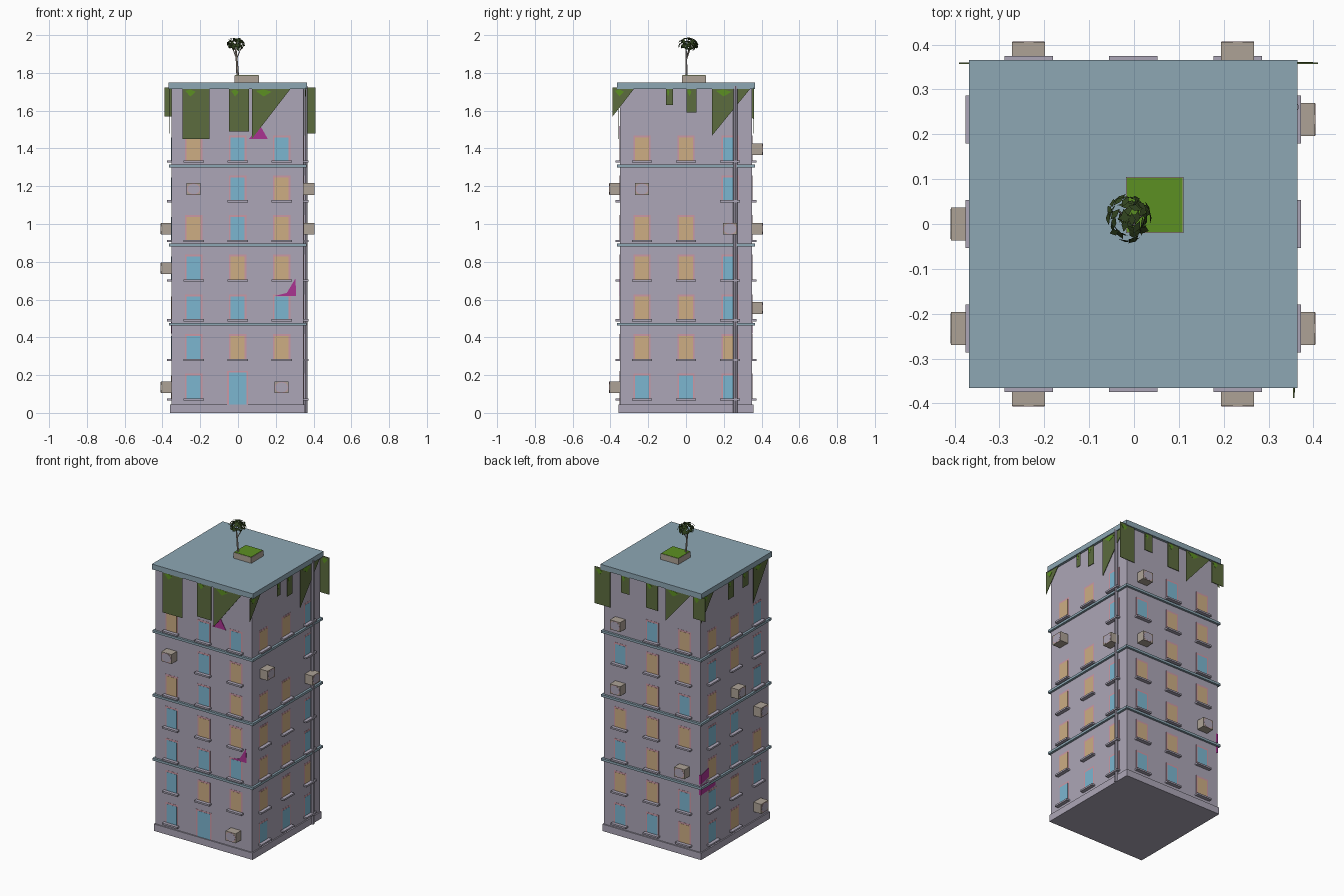
import bpy, bmesh, math, random
from mathutils import Vector, Matrix

if "Cube" in bpy.data.objects:
    bpy.data.objects.remove(bpy.data.objects["Cube"])

random.seed(4)
OX = -0.002          # small shift of the whole tower
W = 0.35             # half width of the walls


def mat(name, r, g, b):
    lin = [((c / 255 + 0.055) / 1.055) ** 2.4 for c in (r, g, b)]
    m = bpy.data.materials.new(name)
    m.diffuse_color = (*lin, 1)
    m.use_nodes = True
    m.node_tree.nodes["Principled BSDF"].inputs["Base Color"].default_value = m.diffuse_color
    return m


WALL = mat("lilac_wall", 172, 166, 183)
TRIM = mat("blue_grey_trim", 141, 167, 180)
BLUE = mat("blue_glass", 124, 182, 208)
GOLD = mat("lit_glass", 205, 174, 132)
PINK = mat("pink_frame", 203, 152, 165)
TAN = mat("tan_box", 173, 162, 150)
MAG = mat("magenta_paint", 170, 52, 145)
IVY = mat("olive_ivy", 92, 108, 62)
GRASS = mat("bright_green", 92, 144, 34)
LEAF = mat("dark_leaf", 48, 66, 30)

parts = {}           # one bmesh per named part


def get(name, material):
    return parts.setdefault(name, (bmesh.new(), material))[0]


def side(k, u, d, z):
    """Point on wall k (0 front, 1 right, 2 back, 3 left): u to the right, d outwards."""
    v = Matrix.Rotation(k * math.pi / 2, 3, 'Z') @ Vector((u, -d, z))
    return v + Vector((OX, 0, 0))


def plate(name, material, k, outline, d0, d1):
    """Extrude an outline of (u, z) points from depth d0 to d1 on wall k."""
    bm = get(name, material)
    a = [bm.verts.new(side(k, u, d0, z)) for u, z in outline]
    b = [bm.verts.new(side(k, u, d1, z)) for u, z in outline]
    n = len(a)
    fs = [bm.faces.new(b), bm.faces.new(a[::-1])]
    fs += [bm.faces.new((a[i], a[(i + 1) % n], b[(i + 1) % n], b[i])) for i in range(n)]
    bmesh.ops.recalc_face_normals(bm, faces=fs)


def rect(u0, u1, z0, z1):
    return [(u0, z0), (u1, z0), (u1, z1), (u0, z1)]


def block(name, material, x0, x1, y0, y1, z0, z1):
    plate(name, material, 0, rect(x0 - OX, x1 - OX, z0, z1), -y1, -y0)


def square(name, material, h, z0, z1):
    block(name, material, OX - h, OX + h, -h, h, z0, z1)


# Main masses: walls, plinth, roof slab, trim bands
square("walls", WALL, W, 0.0, 1.73)
square("plinth", WALL, 0.358, 0.0, 0.045)
square("roof_slab", TRIM, 0.366, 1.715, 1.749)
for z in (0.462, 0.881, 1.3):
    square("trim_bands", TRIM, 0.364, z, z + 0.015)

# Windows per wall, from ground floor up: b blue, y lit, a air conditioner, d door, . blank
walls = [
    ["bda", "byy", "bbb", "byy", "yby", "aby", "ybb"],
    ["bbb", "yyy", "yyb", "yyb", "yya", "a.b", "yyb"],
    ["bby", "yyb", "byа".replace("а", "a"), "yyy", "ayb", "byy", "aby"],
    ["bya", "byb", "yby", "bba", "yab", "byb", "yyb"],
]
for k, floors in enumerate(walls):
    for i, row in enumerate(floors):
        z = 0.07 + 0.21 * i
        for u, c in zip((-0.233, 0, 0.233), row):
            if c in "by":
                plate("window_frames", PINK, k, rect(u - 0.046, u + 0.046, z, z + 0.138), W - 0.01, W + 0.001)
                plate("glass_" + ("blue" if c == "b" else "lit"), BLUE if c == "b" else GOLD, k,
                      rect(u - 0.037, u + 0.037, z + 0.005, z + 0.127), W - 0.01, W + 0.002)
                plate("window_sills", WALL, k, rect(u - 0.054, u + 0.054, z - 0.005, z + 0.006), W - 0.01, 0.374)
            elif c == "d":
                plate("door_frame", PINK, k, rect(u - 0.056, u + 0.056, 0.045, 0.222), W - 0.01, W + 0.001)
                plate("door", BLUE, k, rect(u - 0.046, u + 0.046, 0.045, 0.213), W - 0.01, W + 0.002)
            elif c == "a":
                zc = z + 0.065
                plate("air_conditioners", TAN, k, rect(u - 0.037, u + 0.037, zc - 0.031, zc + 0.031), W - 0.01, 0.406)
                for name, m, s, d in (("fan_rims", PINK, 1, 0.4065), ("fan_covers", WALL, 0.92, 0.4072)):
                    ring = [(u + 0.036 * s * math.cos(t * math.pi / 6), zc + 0.03 * s * math.sin(t * math.pi / 6))
                            for t in range(12)]
                    plate(name, m, k, ring, 0.404, d)

# Hanging ivy: (wall, left, right, bottom, shape) r rectangle, l/g triangle with its tip on the left/right
TOP = 1.722
ivy = [
    (0, -0.293, -0.15, 1.45, "r"), (0, -0.045, 0.06, 1.49, "r"), (0, 0.075, 0.285, 1.45, "l"),
    (1, -0.388, -0.27, 1.57, "l"), (1, -0.105, -0.07, 1.63, "r"), (1, 0.002, 0.055, 1.59, "r"),
    (1, 0.137, 0.345, 1.467, "l"),
    (2, -0.412, -0.3, 1.48, "r"), (2, -0.22, -0.16, 1.6, "r"), (2, -0.04, 0.045, 1.55, "r"),
    (2, 0.1, 0.29, 1.5, "l"), (2, 0.3, 0.388, 1.57, "r"),
    (3, -0.36, -0.22, 1.55, "l"), (3, -0.08, -0.02, 1.6, "r"), (3, 0.07, 0.13, 1.62, "r"),
    (3, 0.18, 0.345, 1.48, "l"),
]
for k, a, b, z, s in ivy:
    shape = rect(a, b, z, TOP) if s == "r" else [(a, z), (b, TOP), (a, TOP)]
    plate("hanging_ivy", IVY, k, shape, 0.357, 0.36)
    # Brighter leaf patches near the top
    w = (b - a) * 0.2
    c = a + (b - a) * 0.3
    plate("ivy_patches", GRASS, k, [(c - w, 1.705), (c, 1.675), (c + w, 1.7), (c, 1.712)], 0.357, 0.361)

# Painted graffiti
for k, shape in [
    (0, [(0.2, 0.62), (0.31, 0.62), (0.31, 0.645), (0.26, 0.635)]),
    (0, [(0.26, 0.635), (0.31, 0.645), (0.305, 0.71)]),
    (0, [(0.06, 1.45), (0.16, 1.45), (0.12, 1.52), (0.1, 1.5)]),
    (3, [(-0.352, 0.42), (-0.2, 0.43), (-0.2, 0.48), (-0.352, 0.48)]),
    (3, [(-0.352, 0.49), (-0.27, 0.51), (-0.27, 0.57), (-0.352, 0.55)]),
]:
    plate("graffiti", MAG, k, shape, W - 0.01, W + 0.003)


def tube(name, material, pts, radii, sides):
    """Tapered tube through a list of points, with horizontal rings."""
    bm = get(name, material)
    rings = [[bm.verts.new(Vector(p) + Vector((r * math.cos(2 * math.pi * j / sides),
                                               r * math.sin(2 * math.pi * j / sides), 0)))
              for j in range(sides)] for p, r in zip(pts, radii)]
    for a, b in zip(rings, rings[1:]):
        for j in range(sides):
            n = (j + 1) % sides
            bm.faces.new((a[j], a[n], b[n], b[j]))
    bm.faces.new(rings[0][::-1])
    bm.faces.new(rings[-1])


# Drain pipe on the right wall
tube("drain_pipe", WALL, [(0.357, 0.261, 0), (0.357, 0.261, 1.73)], [0.011, 0.011], 8)

# Roof planter
block("planter", TAN, -0.018, 0.11, -0.02, 0.105, 1.745, 1.787)
block("planter_grass", GRASS, -0.016, 0.108, -0.018, 0.103, 1.78, 1.789)

# Tree: bent trunk, two branches, loose leaf cards
tube("tree_trunk", TAN, [(0, 0.002, 1.745), (-0.004, 0.002, 1.83), (-0.012, 0, 1.93)], [0.008, 0.006, 0.004], 6)
tube("tree_trunk", TAN, [(-0.006, 0.002, 1.88), (0.02, 0.02, 1.94)], [0.004, 0.002], 5)
tube("tree_trunk", TAN, [(-0.006, 0.002, 1.87), (-0.035, 0.03, 1.95)], [0.004, 0.002], 5)
bm = get("tree_leaves", LEAF)
for i in range(75):
    d = Vector((random.gauss(0, 1), random.gauss(0, 1), random.gauss(0.25, 0.8))).normalized()
    c = Vector((-0.012, 0.012, 1.952)) + Vector((d.x * 0.048, d.y * 0.052, d.z * 0.036)) * random.uniform(0.7, 1)
    rot = (d + Vector((0, 0, 0.4))).to_track_quat('Z', 'Y').to_matrix() @ Matrix.Rotation(random.uniform(0, 6.28), 3, 'Z')
    vs = [bm.verts.new(c + rot @ Vector(p)) for p in
          ((-0.016, 0, 0), (0, -0.008, 0.002), (0.016, 0, 0), (0, 0.008, 0.002))]
    for v in vs:
        v.co.z = min(v.co.z, 2.0)
    bm.faces.new(vs)

# Turn every collected part into an object
for name, (bm, material) in parts.items():
    me = bpy.data.meshes.new(name)
    bm.to_mesh(me)
    bm.free()
    me.materials.append(material)
    bpy.context.collection.objects.link(bpy.data.objects.new(name, me))
